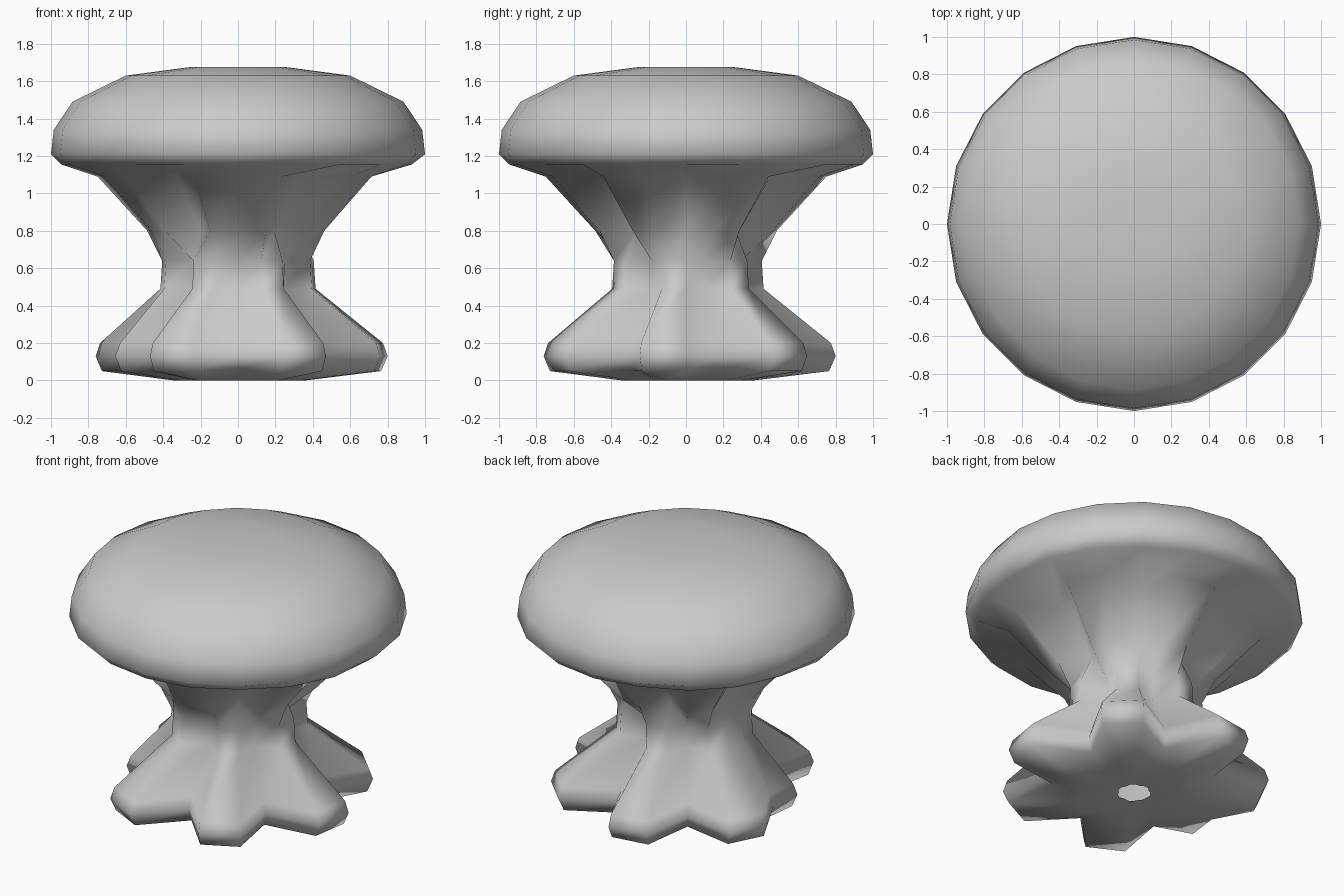
import bpy, bmesh
from math import sin, cos, pi

if "Cube" in bpy.data.objects:
    bpy.data.objects.remove(bpy.data.objects["Cube"])

SIDES = 20
# Sides (18 degrees each) that fall in grooves: between foot lobes, and above them on the stem
FOOT = {1, 4, 7, 12, 15, 18}
STEM = {0, 3, 6, 9, 13, 17}
# The left-hand lobe is shorter at the foot: side -> share of full lobe depth
SHORT = {10: 0.42, 11: 0.62}

# Rings from base opening to cap: ridge radius, groove radius, height, groove pattern
RINGS = [
    (0.10, 0.09, 0.01, FOOT), (0.36, 0.28, 0.0, FOOT), (0.765, 0.48, 0.05, FOOT),
    (0.80, 0.51, 0.13, FOOT), (0.775, 0.48, 0.20, FOOT), (0.415, 0.30, 0.49, FOOT),
    (0.405, 0.31, 0.64, FOOT), (0.485, 0.33, 0.80, STEM), (0.75, 0.56, 1.09, STEM),
    (0.945, 0.93, 1.155, STEM), (1.0, 1.0, 1.21, STEM), (0.985, 0.985, 1.34, STEM),
    (0.885, 0.885, 1.49, STEM), (0.60, 0.60, 1.63, STEM), (0.26, 0.26, 1.675, STEM),
]


def radius(side, ridge, groove, z, grooves):
    if side in SHORT and z < 0.3:
        return groove + (ridge - groove) * SHORT[side]
    return groove if side in grooves else ridge


# Lobed foot, fluted stem and domed cap as one lofted body
bm = bmesh.new()
loops = []
for ridge, groove, z, grooves in RINGS:
    loop = []
    for i in range(SIDES):
        a = 2 * pi * i / SIDES
        r = radius(i, ridge, groove, z, grooves)
        loop.append(bm.verts.new((r * cos(a), r * sin(a), z)))
    loops.append(loop)
for low, high in zip(loops, loops[1:]):
    for i in range(SIDES):
        j = (i + 1) % SIDES
        bm.faces.new((low[i], low[j], high[j], high[i]))

# Flat crown of the cap
bm.faces.new(loops[-1])

for f in bm.faces:
    f.smooth = True
mesh = bpy.data.meshes.new("mushroom_stool")
bm.to_mesh(mesh)
bm.free()
stool = bpy.data.objects.new("mushroom_stool", mesh)
bpy.context.collection.objects.link(stool)
